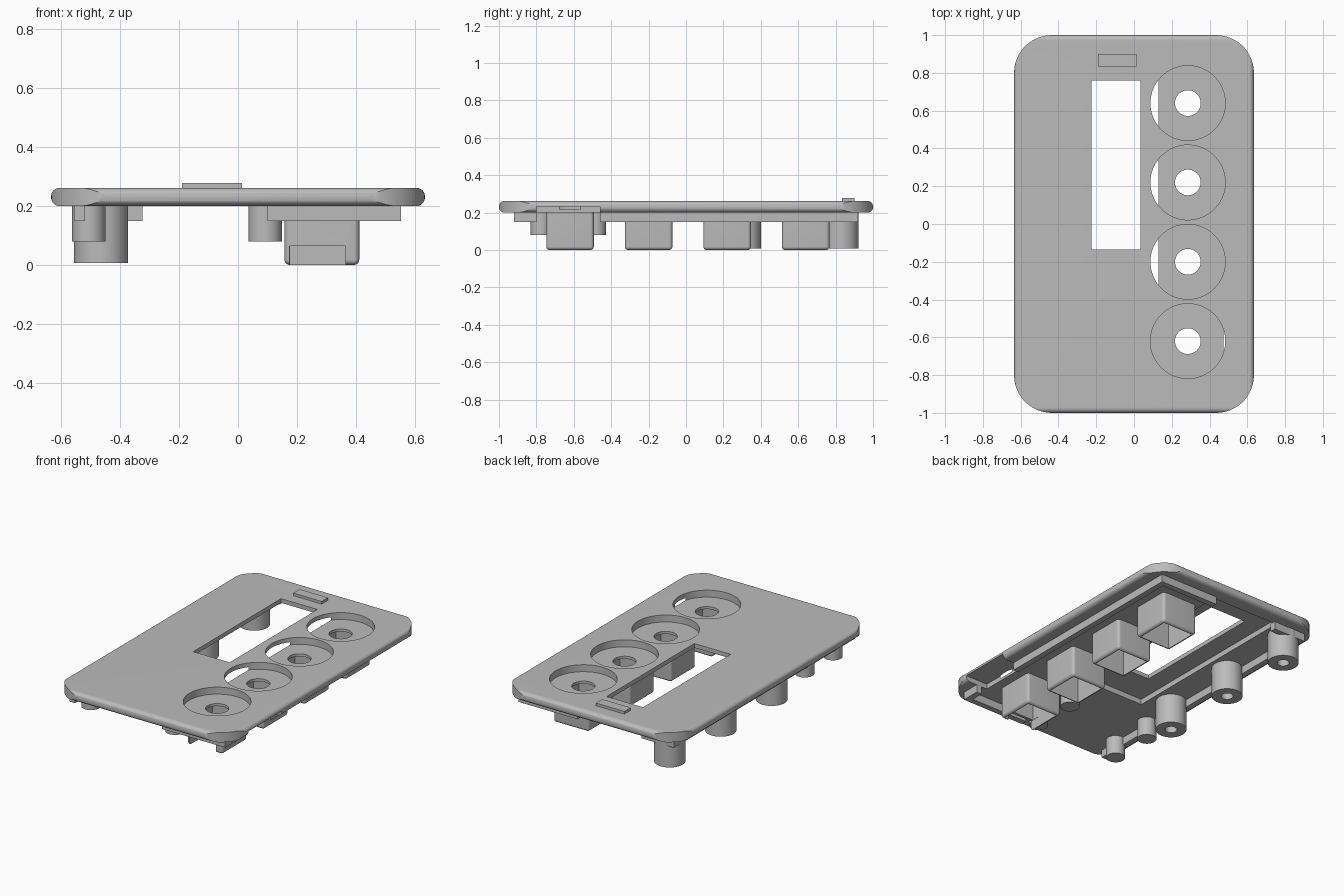
import bpy, bmesh, math

if "Cube" in bpy.data.objects:
    bpy.data.objects.remove(bpy.data.objects["Cube"], do_unlink=True)

grey = bpy.data.materials.new("plain grey")
grey.use_nodes = True
COLOUR = (0.5, 0.5, 0.5, 1)
grey.diffuse_color = COLOUR
grey.node_tree.nodes["Principled BSDF"].inputs["Base Color"].default_value = COLOUR


def finish(name, bm):
    bmesh.ops.recalc_face_normals(bm, faces=bm.faces)
    mesh = bpy.data.meshes.new(name)
    bm.to_mesh(mesh)
    bm.free()
    mesh.materials.append(grey)
    ob = bpy.data.objects.new(name, mesh)
    bpy.context.collection.objects.link(ob)
    return ob


def box(name, x, y, z, corner=0, edge=0):
    """Box from (min, max) ranges; corner rounds uprights, edge rounds the rest."""
    bm = bmesh.new()
    bmesh.ops.create_cube(bm, size=1)
    for v in bm.verts:
        for i, (lo, hi) in enumerate((x, y, z)):
            v.co[i] = lo if v.co[i] < 0 else hi
    if corner:
        ups = [e for e in bm.edges if abs(e.verts[0].co.z - e.verts[1].co.z) > 0.001]
        bmesh.ops.bevel(bm, geom=ups, offset=corner, segments=12, profile=0.5, affect="EDGES")
    if edge:
        bmesh.ops.bevel(bm, geom=bm.edges[:], offset=edge, segments=8, profile=0.5, affect="EDGES")
    return finish(name, bm)


def cylinder(name, x, y, radius, z, sides=64):
    bm = bmesh.new()
    bmesh.ops.create_cone(bm, cap_ends=True, segments=sides, radius1=radius, radius2=radius, depth=z[1] - z[0])
    bmesh.ops.translate(bm, verts=bm.verts, vec=(x, y, sum(z) / 2))
    return finish(name, bm)


def boolean(target, tools, operation="DIFFERENCE"):
    for tool in tools:
        mod = target.modifiers.new("cut", "BOOLEAN")
        mod.operation, mod.solver, mod.object = operation, "EXACT", tool
        bpy.context.view_layer.objects.active = target
        bpy.ops.object.modifier_apply(modifier=mod.name)
        bpy.data.objects.remove(tool, do_unlink=True)


parts = []
KEY_X, KEY_YS = 0.285, (0.64, 0.22, -0.2, -0.62)
LOW, TOP, FLOOR = 0.2, 0.262, 0.217
RIB = (0.15, 0.205)

# Face plate: pillowed sides, upright rounded corners
plate = box("face_plate", (-0.635, 0.635), (-1, 1), (LOW, TOP), edge=0.029)
boolean(plate, [box("outline", (-0.635, 0.635), (-1, 1), (0.1, 0.4), corner=0.2)], "INTERSECT")

# Display window, its recess underneath, button wells and the side cable slot
cuts = [box("window", (-0.225, 0.035), (-0.135, 0.76), (0.1, 0.4)),
        box("recess", (-0.35, 0.13), (-0.35, 0.9), (0.1, 0.235)),
        box("slot", (0.475, 0.7), (-0.8, -0.46), (0.1, 0.232))]
for y in KEY_YS:
    cuts.append(cylinder("well", KEY_X, y, 0.198, (FLOOR, 0.4), 96))
    cuts.append(cylinder("well_hole", KEY_X, y, 0.068, (0.1, 0.4), 48))
boolean(plate, cuts)
parts.append(plate)

# Raised label plate
parts.append(box("label_plate", (-0.19, 0.013), (0.835, 0.9), (TOP - 0.01, 0.279)))

# Hollow button housings, open below
for i, y in enumerate(KEY_YS):
    h = 0.127
    housing = box(f"button_housing_{i + 1}", (KEY_X - h, KEY_X + h), (y - h, y + h), (0, 0.24), edge=0.018)
    w = h - 0.018
    tools = [box("hollow", (KEY_X - w, KEY_X + w), (y - w, y + w), (-0.1, 0.3)),
             box("trim", (0, 1), (-1, 1), (0.202, 0.5))]
    if i == 3:
        tools.append(box("notch", (0.175, 0.365), (y - 0.2, y - 0.05), (-0.1, 0.065)))
    boolean(housing, tools)
    parts.append(housing)

# Screw posts with blind holes
for i, y in enumerate((0.83, 0.31, -0.21)):
    post = cylinder(f"screw_post_{i + 1}", -0.465, y, 0.092, (0.007, 0.205))
    boolean(post, [cylinder("bore", -0.465, y, 0.036, (-0.1, 0.17), 32)])
    parts.append(post)

# Short locating pegs
for x in (-0.507, 0.093):
    for y in (-0.775, -0.485):
        parts.append(cylinder("locating_peg", x, y, 0.057, (0.08, 0.205), 48))

# Locating ribs around the underside
ribs = {"left_rib": ((0.515, 0.553), (-0.46, 0.92)),
        "left_front_rib": ((0.515, 0.553), (-0.92, -0.8)),
        "front_rib": ((0.1, 0.553), (-0.92, -0.882)),
        "back_left_rib": ((0.131, 0.553), (0.882, 0.92)),
        "back_right_rib": ((-0.558, -0.325), (0.882, 0.92)),
        "right_rib": ((-0.558, -0.52), (-0.92, 0.92))}
for name, (x, y) in ribs.items():
    parts.append(box(name, x, y, RIB))

# Smooth curved faces, keep the edges crisp
bpy.ops.object.select_all(action="DESELECT")
for ob in parts:
    ob.select_set(True)
bpy.context.view_layer.objects.active = plate
bpy.ops.object.shade_smooth_by_angle(angle=math.radians(30))
